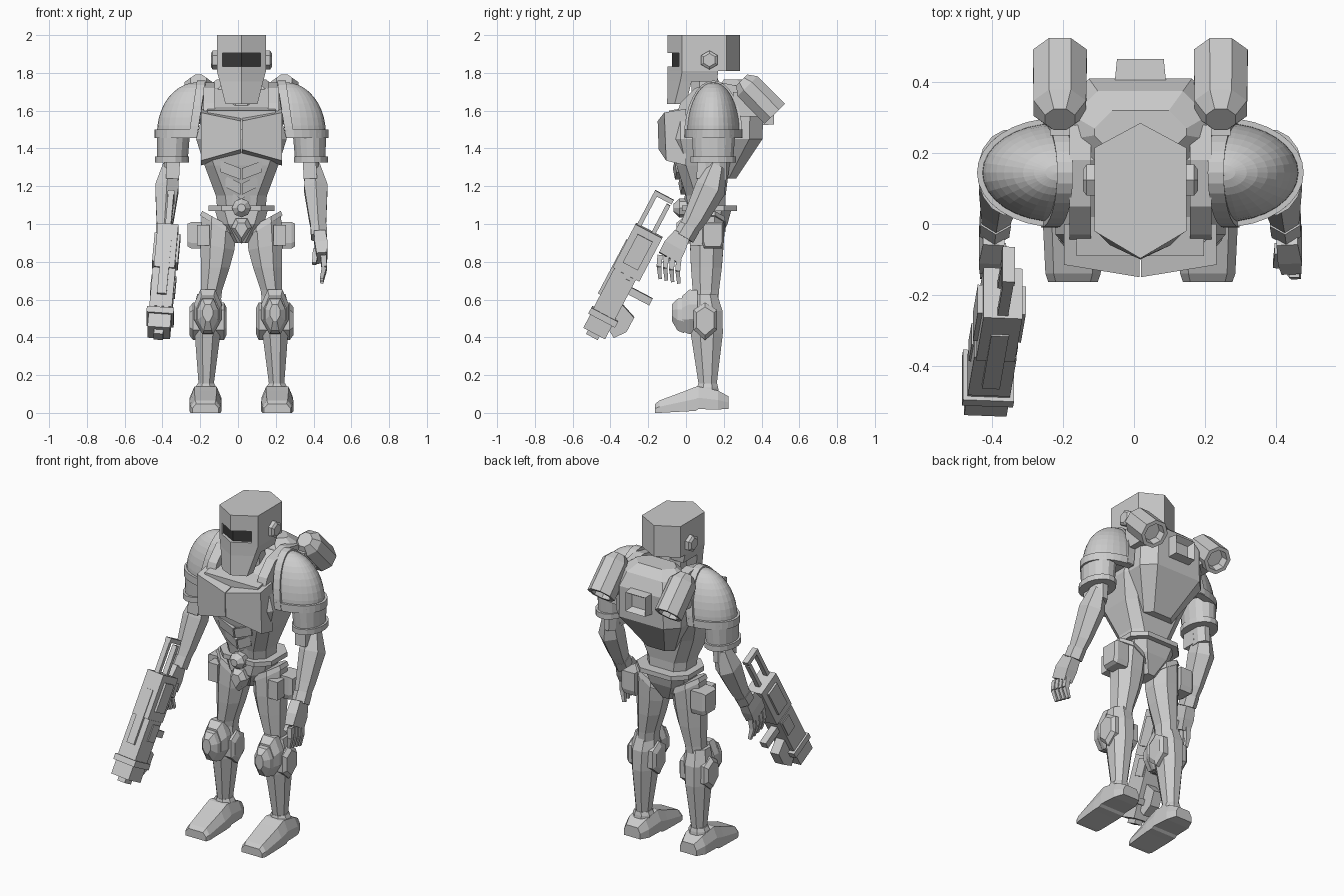
import bpy, bmesh, math
from mathutils import Vector, Matrix

if "Cube" in bpy.data.objects:
    bpy.data.objects.remove(bpy.data.objects["Cube"])

CX = 0.018  # the figure's own centre line


def material(name, v):
    m = bpy.data.materials.new(name)
    m.diffuse_color = (v, v, v, 1)
    m.use_nodes = True
    m.node_tree.nodes["Principled BSDF"].inputs["Base Color"].default_value = m.diffuse_color
    return m


GREY, DARK = material("armour grey", 0.6), material("visor dark", 0.04)


def finish(name, bm, mirror=False, mat=GREY, shift=CX):
    bmesh.ops.recalc_face_normals(bm, faces=bm.faces)
    me = bpy.data.meshes.new(name)
    bm.to_mesh(me)
    bm.free()
    me.materials.append(mat)
    ob = bpy.data.objects.new(name, me)
    bpy.context.collection.objects.link(ob)
    ob.location.x = shift
    if mirror:
        ob.modifiers.new("mirror", 'MIRROR').use_axis[0] = True
    return ob


def loft(name, rings, mirror=False, mat=GREY, shift=CX, matrix=None):
    """Skin a row of equal-length rings and cap both ends."""
    bm = bmesh.new()
    rows = [[bm.verts.new(matrix @ Vector(p) if matrix else p) for p in r] for r in rings]
    n = len(rows[0])
    for a, b in zip(rows, rows[1:]):
        for i in range(n):
            bm.faces.new((a[i], a[(i + 1) % n], b[(i + 1) % n], b[i]))
    bm.faces.new(rows[0])
    bm.faces.new(rows[-1])
    return finish(name, bm, mirror, mat, shift)


def ring(cx, cy, z, rx, ry, n=8, tilt=0):
    out = []
    for i in range(n):
        a = 2 * math.pi * (i + 0.5) / n
        x = rx * math.cos(a) / math.cos(math.pi / n)
        out.append((cx + x, cy + ry * math.sin(a) / math.cos(math.pi / n), z + tilt * x))
    return out


def slab(z, hx, y0, y1, c=0.05):
    """Horizontal eight-sided body section."""
    return [(-hx + c, y0, z), (hx - c, y0, z), (hx, y0 + c, z), (hx, y1 - c, z),
            (hx - c, y1, z), (-hx + c, y1, z), (-hx, y1 - c, z), (-hx, y0 + c, z)]


def along_x(prof, x, s=1.0, c=(0, 0)):
    return [(x, c[0] + (y - c[0]) * s, c[1] + (z - c[1]) * s) for y, z in prof]


def along_z(prof, z):
    return [(x, y, z) for x, y in prof]


def box(name, x, y, z, mirror=False, **kw):
    sec = [(x[0], y[0]), (x[1], y[0]), (x[1], y[1]), (x[0], y[1])]
    return loft(name, [along_z(sec, z[0]), along_z(sec, z[1])], mirror, **kw)


def limb(name, pts, n=8, mirror=True):
    """Tube of varying size: (point, half width in x, half depth)."""
    P = [Vector(p[0]) for p in pts]
    axis = (P[-1] - P[0]).normalized()
    side = (Vector((1, 0, 0)) - axis * axis.x).normalized()
    other = side.cross(axis)
    rings = []
    for p, (_, rx, ry) in zip(P, pts):
        rings.append([p + side * a + other * b for a, b, _ in ring(0, 0, 0, rx, ry, n)])
    return loft(name, rings, mirror)


# --- helmet
hexa = [(0, 0.285), (0.13, 0.215), (0.13, -0.02), (0, -0.097), (-0.13, -0.02), (-0.13, 0.215)]
loft("helmet_crown", [along_z(hexa, 1.905), along_z(hexa, 2.0)])
back = [(x, max(y, -0.02)) for x, y in hexa]
loft("helmet_band", [along_z(back, 1.835), along_z(back, 1.905)])
loft("helmet_skirt", [along_z(hexa, 1.81), along_z(hexa, 1.835)])
vis = [(0.104, -0.019), (0, -0.075), (-0.104, -0.019)]
loft("visor", [along_z(vis, 1.835), along_z(vis, 1.905)], mat=DARK)
cheek = [(0.13, -0.02), (0.1, -0.038), (0.1, -0.018), (0.13, -0.01)]
loft("visor_side", [along_z(cheek, 1.835), along_z(cheek, 1.905)], True)


def jaw(z, hx, yf, ys, yb):
    return [(0, yf, z), (hx, ys, z), (hx, yb, z), (-hx, yb, z), (-hx, ys, z)]


loft("helmet_jaw", [jaw(1.81, .13, -.097, -.02, .17), jaw(1.755, .115, -.097, -.03, .165)])
loft("helmet_chin", [jaw(1.755, .115, -.097, -.03, .03), jaw(1.635, .085, -.10, -.06, 0)])
loft("neck", [ring(0, .11, 1.55, .08, .08), ring(0, .10, 1.77, .07, .07)])
ear = [(.124 + .05 * math.cos(math.radians(a)), 1.868 + .05 * math.sin(math.radians(a)))
       for a in range(30, 390, 60)]
loft("ear_disc", [along_x(ear, .11), along_x(ear, .152), along_x(ear, .162, .7, (.124, 1.868))], True)

# --- torso
loft("torso", [slab(1.05, .125, .02, .21), slab(1.15, .135, .0, .21), slab(1.31, .195, -.05, .23),
               slab(1.45, .24, -.08, .27), slab(1.60, .20, -.08, .28)])
coll = [(-.09, 1.5), (-.09, 1.60), (.02, 1.62), (.18, 1.72), (.32, 1.72), (.3, 1.5)]
loft("collar", [along_x(coll, -.18), along_x(coll, .18)])
strap = [(-.05, 1.58), (-.03, 1.64), (.05, 1.72), (.18, 1.75), (.28, 1.73), (.28, 1.6)]
loft("collar_strap", [along_x(strap, .14), along_x(strap, .2)], True)
loft("chest_plate", [along_x([(-.15, 1.545), (-.145, 1.395), (0, 1.36), (0, 1.58)], .002),
                     along_x([(-.115, 1.59), (-.105, 1.335), (0, 1.31), (0, 1.61)], .215)], True)
for i in range(3):
    z, w, f = 1.335 - .08 * i, .11 - .025 * i, -.07 + .03 * i
    loft(f"belly_plate_{i}", [along_x([(f, z - .04), (f + .012, z - .1), (.08, z - .1), (.08, z - .04)], .004),
                              along_x([(f + .01, z), (f + .02, z - .06), (.08, z - .06), (.08, z)], w)], True)

# --- backpack, vent and thrusters
loft("backpack", [slab(1.24, .10, .13, .265, .04), slab(1.45, .22, .13, .405, .07),
                  slab(1.64, .215, .15, .41, .07), slab(1.72, .19, .17, .375, .07), slab(1.765, .13, .2, .32, .05)])
bm = bmesh.new()
bmesh.ops.create_cube(bm, size=1, matrix=Matrix.Translation((0, .42, 1.585)) @ Matrix.Diagonal((.15, .09, .13, 1)))
rear = [max(bm.faces, key=lambda f: f.calc_center_median().y)]
bmesh.ops.scale(bm, vec=(.88, 1, .88), verts=rear[0].verts, space=Matrix.Translation((0, 0, -1.585)))
bmesh.ops.inset_region(bm, faces=rear, thickness=.03)
bmesh.ops.translate(bm, vec=(0, -.035, 0), verts=rear[0].verts)
finish("back_vent", bm)
a, d = Vector((.227, .295, 1.762)), Vector((0, .7, -.714))
limb("thruster", [(a + d * t, r, r) for t, r in
                  ((0, .042), (.045, .074), (.25, .076), (.25, .056), (.2, .05))])
box("thruster_pylon", (.17, .255), (.25, .40), (1.57, 1.70), True)

# --- shoulders: quarter ellipsoid with arched and lower rims
bm = bmesh.new()
bmesh.ops.create_uvsphere(bm, u_segments=32, v_segments=20, radius=1)
for no in ((1, 0, 0), (0, 0, 1)):
    bmesh.ops.bisect_plane(bm, geom=bm.verts[:] + bm.edges[:] + bm.faces[:], plane_co=(0, 0, 0),
                           plane_no=no, clear_inner=True)
    bmesh.ops.holes_fill(bm, edges=[e for e in bm.edges if e.is_boundary])
bmesh.ops.transform(bm, verts=bm.verts, matrix=Matrix.Translation((.235, .145, 1.48)) @ Matrix.Diagonal((.212, .14, .27, 1)))
finish("shoulder_dome", bm, True)
arch, rim = [], []
for i in range(17):
    t = math.pi * i / 16
    c, s = math.cos(t), math.sin(t)
    arch.append([(x - .045 * s, .145 + (.14 + r) * c, 1.46 + (.285 + r) * s)
                 for x, r in ((.235, -.02), (.235, .015), (.28, .015), (.28, -.02))])
    rim.append([(.235 + (.212 + r) * s, .145 + (.14 + r) * c, z)
                for r, z in ((-.03, 1.455), (.014, 1.455), (.014, 1.50), (-.03, 1.50))])
loft("shoulder_arch", arch, True)
loft("shoulder_rim", rim, True)
loft("sleeve", [ring(.365, .145, 1.33, .08, .105, 16), ring(.36, .145, 1.48, .088, .115, 16)], True)
loft("sleeve_rim", [ring(.368, .145, 1.325, .09, .12, 16), ring(.368, .145, 1.358, .09, .12, 16)], True)

# --- arms and hands
limb("upper_arm", [((.365, .145, 1.42), .045, .07), ((.37, .155, 1.23), .038, .06)])
limb("elbow_guard", [((.36, .10, 1.33), .035, .04), ((.365, .10, 1.24), .035, .045)], 4)
limb("forearm", [((.378, .165, 1.31), .036, .045), ((.394, .13, 1.19), .062, .072),
                 ((.404, .05, 1.03), .046, .055), ((.41, .005, .955), .036, .042)], 6)
limb("wrist_cuff", [((.408, .02, .985), .043, .05), ((.412, -.012, .93), .042, .05)], 6)
limb("palm", [((.414, -.02, .945), .03, .045), ((.422, -.06, .88), .034, .06), ((.426, -.09, .82), .028, .06)], 4)
for i in range(4):
    y = -.142 + .033 * i
    k = Vector((.434, y + .005, .835 - .008 * i))
    m = k + Vector((.005, -.006, -.06))
    limb(f"finger_base_{i}", [(k, .015, .014), (m, .014, .013)], 4)
    limb(f"finger_tip_{i}", [(m, .013, .012), (m + Vector((-.015, .006, -.065)), .009, .009)], 4)
limb("thumb", [((.395, -.07, .86), .016, .018), ((.385, -.115, .79), .011, .012)], 4)

# --- belt and hips
loft("belt", [slab(1.07, .175, -.02, .27, .07), slab(1.098, .175, -.02, .27, .07)])
loft("pelvis", [slab(1.075, .14, .0, .24), slab(1.0, .12, .0, .22), slab(.90, .04, .06, .17, .02)])


def plate_ring(prof, y, cx, cz, s=1):
    return [(cx + x * s, y, cz + z * s) for x, z in prof]


hx6 = [(.05 * math.cos(math.radians(t)), .05 * math.sin(math.radians(t))) for t in range(0, 360, 45)]
loft("belt_buckle", [plate_ring(hx6, .05, 0, 1.085), plate_ring(hx6, -.035, 0, 1.085),
                     plate_ring(hx6, -.065, 0, 1.085, .45)])
cod = [(-.03, .06), (.03, .06), (.055, .01), (0, -.075), (-.055, .01)]
loft("groin_guard", [plate_ring(cod, .12, 0, .97, .9), plate_ring(cod, -.02, 0, .97), plate_ring(cod, -.05, 0, .97, .6)])
loft("hip_rim", [ring(.118, .115, .985, .10, .095, 8, .6), ring(.118, .115, 1.02, .09, .088, 8, .55)], True)
pad = [(.085, .90), (.095, .87), (.19, .87), (.20, .90), (.20, 1.01), (.085, 1.01)]
loft("hip_pad", [along_x(pad, .19), along_x(pad, .265), along_x(pad, .285, .85, (.14, .95))], True)
box("hip_strap", (.17, .235), (.02, .16), (.885, .995), True)

# --- legs
loft("thigh", [ring(.120, .115, .99, .09, .09, 8, .55), ring(.127, .11, .88, .09, .088, 8, .2),
               ring(.138, .108, .77, .076, .082), ring(.158, .105, .65, .056, .07), ring(.165, .105, .58, .055, .065)], True)
loft("shin", [ring(.172, .10, .63, .062, .065), ring(.177, .108, .54, .077, .085),
              ring(.179, .11, .42, .068, .085), ring(.187, .115, .13, .038, .045)], True)
knee = [(-.04, .12), (.04, .12), (.075, .04), (.075, -.04), (.03, -.12), (-.03, -.12), (-.075, -.04), (-.075, .04)]
loft("knee_guard", [plate_ring(knee, .06, .178, .535, .95), plate_ring(knee, .018, .178, .535, .98),
                    plate_ring(knee, -.02, .178, .525, .78)], True)
loft("knee_cap", [plate_ring(knee, -.01, .178, .515, .78), plate_ring(knee, -.045, .178, .52, .7),
                  plate_ring(knee, -.075, .178, .53, .36)], True)
disc = [(.10, .585), (.165, .545), (.165, .44), (.10, .385), (.04, .44), (.04, .545)]
mid = (.102, .487)
loft("knee_side_disc", [along_x(disc, .078, .7, mid), along_x(disc, .092, 1, mid),
                        along_x(disc, .255, 1, mid), along_x(disc, .275, .75, mid)], True)
loft("ankle_cuff", [ring(.19, .115, .09, .06, .06), ring(.188, .115, .135, .055, .055), ring(.188, .115, .155, .045, .05)], True)
foot = []
for y, hx, z0, z1 in ((-.163, .07, .0, .048), (-.14, .078, .0, .066), (0, .085, .008, .118), (.05, .084, .01, .138),
                      (.065, .084, .02, .14), (.17, .078, .018, .118), (.225, .055, .022, .088)):
    zm = z0 + .5 * (z1 - z0)
    foot.append([(.19 + x * hx, y, z) for x, z in ((-1, z0), (1, z0), (1, zm), (.7, z1), (-.7, z1), (-1, zm))])
loft("foot", foot, True)

# --- heavy gun, built along its own barrel axis (local x, depth, length)
U = Vector((-.05, -.289, -.547)).normalized()
X = (Vector((1, 0, 0)) - U * U.x).normalized()
G = Matrix((X, X.cross(U), U)).transposed().to_4x4()
G.translation = (-.37, -.195, .965)
for name, hx, v, u in (("receiver", .055, (-.08, .08), (0, .26)), ("side_rail", .068, (-.045, .045), (.04, .21)),
                       ("barrel_housing", .06, (-.07, .06), (.26, .49)), ("top_rail", .025, (-.085, -.06), (.1, .42)),
                       ("barrel_band", .072, (-.08, .08), (.50, .535)), ("muzzle_block", .06, (-.068, .062), (.49, .615)),
                       ("muzzle_tip", .025, (-.04, .03), (.61, .64)), ("fore_grip", .022, (.04, .185), (.31, .35)),
                       ("side_box", .066, (-.02, .05), (.28, .38)), ("stock_bar_upper", .015, (-.072, -.048), (-.20, .02)),
                       ("stock_bar_lower", .015, (.015, .038), (-.17, .02)), ("stock_end", .018, (-.072, .04), (-.205, -.18))):
    box("gun_" + name, (-hx, hx), v, u, shift=0, matrix=G)
hoop = [(.05, .41), (.145, .445), (.145, .53), (.10, .59), (.05, .56)]
loft("gun_magazine", [along_x(hoop, -.03), along_x(hoop, .03)], shift=0, matrix=G)
